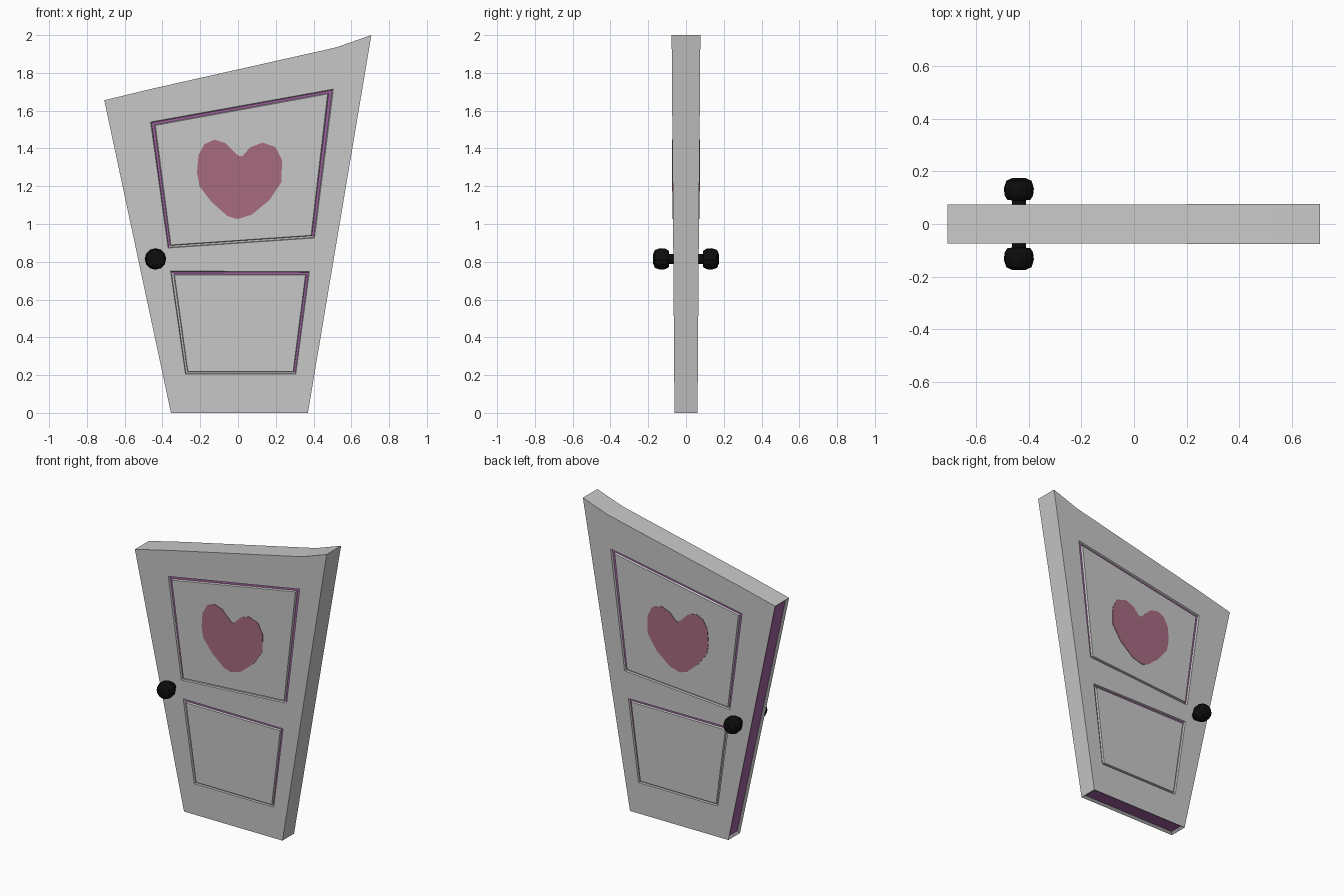
import bpy, bmesh, math
from mathutils import Vector

if "Cube" in bpy.data.objects:
    bpy.data.objects.remove(bpy.data.objects["Cube"])


def material(name, rgb):
    m = bpy.data.materials.new(name)
    m.diffuse_color = (*rgb, 1)
    m.use_nodes = True
    m.node_tree.nodes["Principled BSDF"].inputs["Base Color"].default_value = m.diffuse_color
    return m


GREY = material("pale grey", (0.58, 0.58, 0.58))
PURPLE = material("purple", (0.34, 0.117, 0.34))
ROSE = material("rose", (0.39, 0.15, 0.22))
BLACK = material("black", (0.004, 0.004, 0.004))


def finish(name, bm, *mats):
    me = bpy.data.meshes.new(name)
    bm.to_mesh(me)
    bm.free()
    for m in mats:
        me.materials.append(m)
    ob = bpy.data.objects.new(name, me)
    bpy.context.collection.objects.link(ob)
    return ob


def half(z):
    """Half thickness of the door, which grows with height."""
    return 0.061 + 0.0075 * z


def loop(bm, pts, side, sink=0.0):
    return [bm.verts.new((x, side * (half(z) - sink), z)) for x, z in pts]


def edges_of(bm, vs):
    out = []
    for i, v in enumerate(vs):
        w = vs[(i + 1) % len(vs)]
        out.append(bm.edges.get((v, w)) or bm.edges.new((v, w)))
    return out


def bridge(bm, a, b):
    n = len(a)
    return [bm.faces.new((a[i], a[(i + 1) % n], b[(i + 1) % n], b[i])) for i in range(n)]


def lerp(a, b, t):
    return [tuple(Vector(p).lerp(Vector(q), t)) for p, q in zip(a, b)]


# Door outline, then outer and inner corners of each panel groove
# (groove corners: top left, top right, bottom right, bottom left)
outline = [(-0.355, 0), (0.37, 0), (0.706, 2.0), (0.52, 1.935), (-0.46, 1.715), (-0.708, 1.655)]
upper = ([(-0.463, 1.54), (0.505, 1.714), (0.405, 0.926), (-0.37, 0.873)],
         [(-0.437, 1.522), (0.474, 1.688), (0.387, 0.940), (-0.355, 0.889)])
lower = ([(-0.357, 0.751), (0.378, 0.748), (0.306, 0.206), (-0.278, 0.206)],
         [(-0.336, 0.73), (0.357, 0.73), (0.292, 0.219), (-0.265, 0.219)])
grooves = [(upper, (0, 1, 3)), (lower, (0, 1))]   # purple sides of each groove

# Door slab with grooves on both faces
bm = bmesh.new()
rims = []
for side in (-1, 1):
    rim = loop(bm, outline, side)
    rims.append(rim)
    face_edges = edges_of(bm, rim)
    for (outer, inner), purple_sides in grooves:
        a = loop(bm, outer, side)
        b = loop(bm, lerp(outer, inner, 0.2), side, 0.012)
        c = loop(bm, lerp(outer, inner, 0.8), side, 0.012)
        d = loop(bm, inner, side)
        bridge(bm, a, b)
        floor = bridge(bm, b, c)
        bridge(bm, c, d)
        for i in purple_sides:
            floor[i].material_index = 1
        bm.faces.new(d)
        face_edges += edges_of(bm, a)
    bmesh.ops.triangle_fill(bm, edges=face_edges, use_beauty=True, normal=(0, side, 0))
sides = bridge(bm, rims[0], rims[1])
bmesh.ops.recalc_face_normals(bm, faces=bm.faces[:])

# Recessed purple strips along the bottom and the left edge
strips = [sides[0], sides[5]]
bmesh.ops.inset_individual(bm, faces=strips, thickness=0.024, depth=-0.012)
for f in strips:
    f.material_index = 1
finish("door_slab", bm, GREY, PURPLE)

# Heart plates on both faces
heart = [(-0.003, 1.026), (-0.055, 1.042), (-0.14, 1.116), (-0.204, 1.20), (-0.217, 1.275),
         (-0.209, 1.365), (-0.177, 1.423), (-0.124, 1.447), (-0.066, 1.428), (-0.024, 1.386),
         (0.003, 1.36), (0.024, 1.36), (0.066, 1.407), (0.13, 1.431), (0.198, 1.407),
         (0.233, 1.339), (0.23, 1.222), (0.167, 1.127), (0.071, 1.048)]
for side, name in ((-1, "front_heart"), (1, "back_heart")):
    bm = bmesh.new()
    top = loop(bm, heart, side, -0.003)
    base = loop(bm, heart, side, 0.002)
    bm.faces.new(top)
    bm.faces.new(base)
    bridge(bm, top, base)
    bmesh.ops.recalc_face_normals(bm, faces=bm.faces[:])
    finish(name, bm, ROSE)

# Door knobs: a lathed profile of (radius, distance from the door centre)
profile = [(0.027, 0.055), (0.027, 0.09), (0.043, 0.091), (0.054, 0.108),
           (0.057, 0.135), (0.048, 0.164), (0.026, 0.174)]
SIDES = 12
for side, name in ((-1, "front_knob"), (1, "back_knob")):
    bm = bmesh.new()
    rings = []
    for r, y in profile:
        rings.append([bm.verts.new((-0.437 + r * math.cos(2 * math.pi * i / SIDES), side * y,
                                    0.815 + r * math.sin(2 * math.pi * i / SIDES)))
                      for i in range(SIDES)])
    for a, b in zip(rings, rings[1:]):
        bridge(bm, a, b)
    bm.faces.new(rings[0])
    bm.faces.new(rings[-1])
    bmesh.ops.recalc_face_normals(bm, faces=bm.faces[:])
    finish(name, bm, BLACK)
